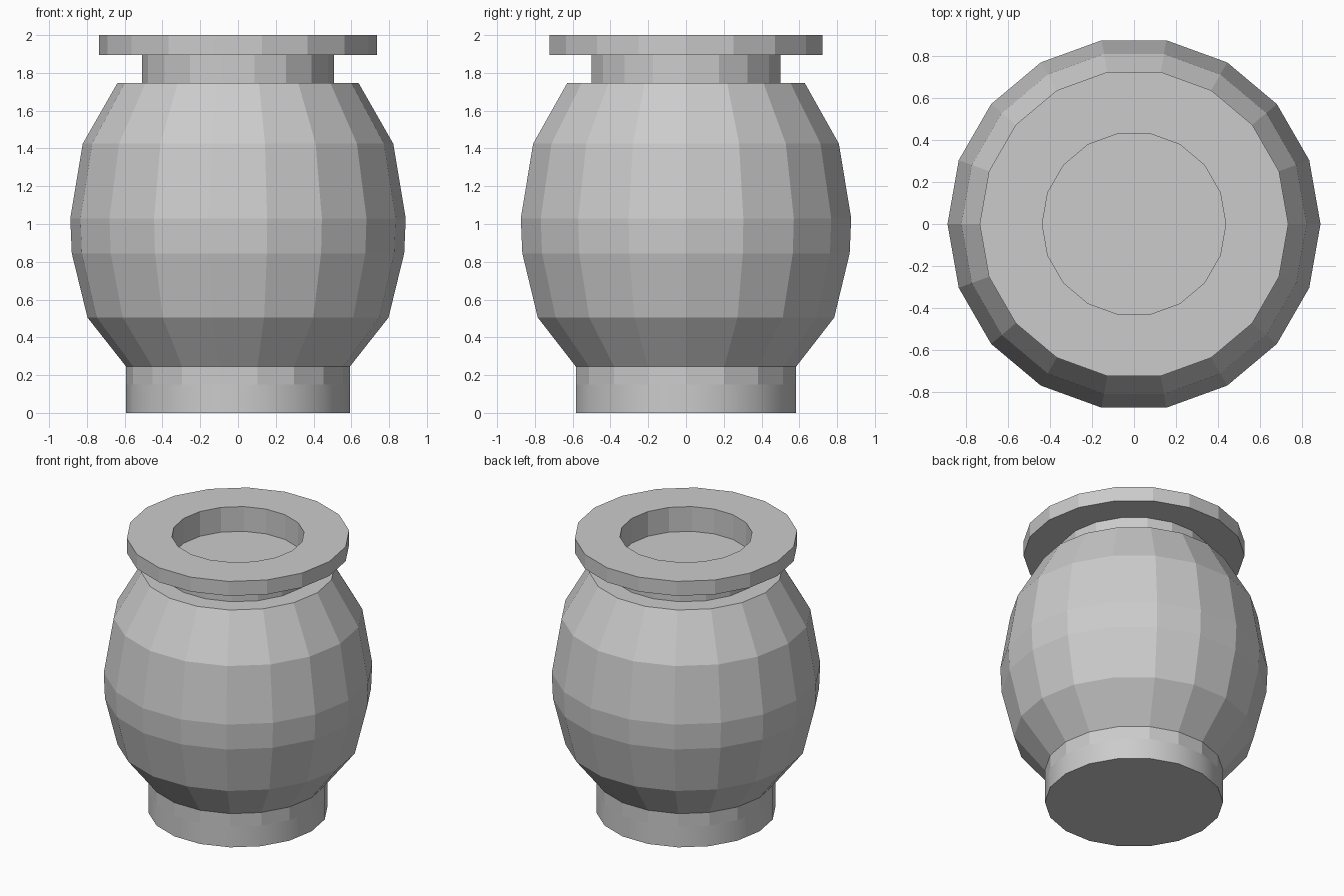
import bpy, bmesh
from math import cos, sin, pi

if "Cube" in bpy.data.objects:
    bpy.data.objects.remove(bpy.data.objects["Cube"])

SIDES = 18


def lathe(name, profile, smooth_bands=()):
    """Spin (radius, z) points around z; radius 0 at an end closes with a cap."""
    bm = bmesh.new()
    rings = []
    for r, z in profile:
        rings.append([bm.verts.new((r * cos(2 * pi * i / SIDES),
                                    r * sin(2 * pi * i / SIDES), z))
                      for i in range(SIDES)] if r else None)
    for band, (a, b) in enumerate(zip(rings, rings[1:])):
        if a is None:
            bm.faces.new(b[::-1])
        elif b is None:
            bm.faces.new(a)
        else:
            for i in range(SIDES):
                j = (i + 1) % SIDES
                face = bm.faces.new((a[i], a[j], b[j], b[i]))
                face.smooth = band in smooth_bands
    mesh = bpy.data.meshes.new(name)
    bm.to_mesh(mesh)
    bm.free()
    obj = bpy.data.objects.new(name, mesh)
    bpy.context.collection.objects.link(obj)
    return obj


# Foot: smooth lower band, faceted upper band
lathe("foot", [(0, 0), (0.592, 0), (0.592, 0.15), (0.592, 0.245)],
      smooth_bands=(1,))

# Bulging faceted body with a flat shoulder
lathe("body", [(0.592, 0.245), (0.797, 0.505), (0.88, 0.845), (0.888, 1.03),
               (0.822, 1.425), (0.638, 1.747), (0.508, 1.747)])

# Neck, wide rim and the shallow recessed opening
lathe("neck_and_rim", [(0.508, 1.747), (0.508, 1.895), (0.735, 1.895),
                       (0.735, 2.0), (0.437, 2.0), (0.437, 1.82), (0, 1.82)])
